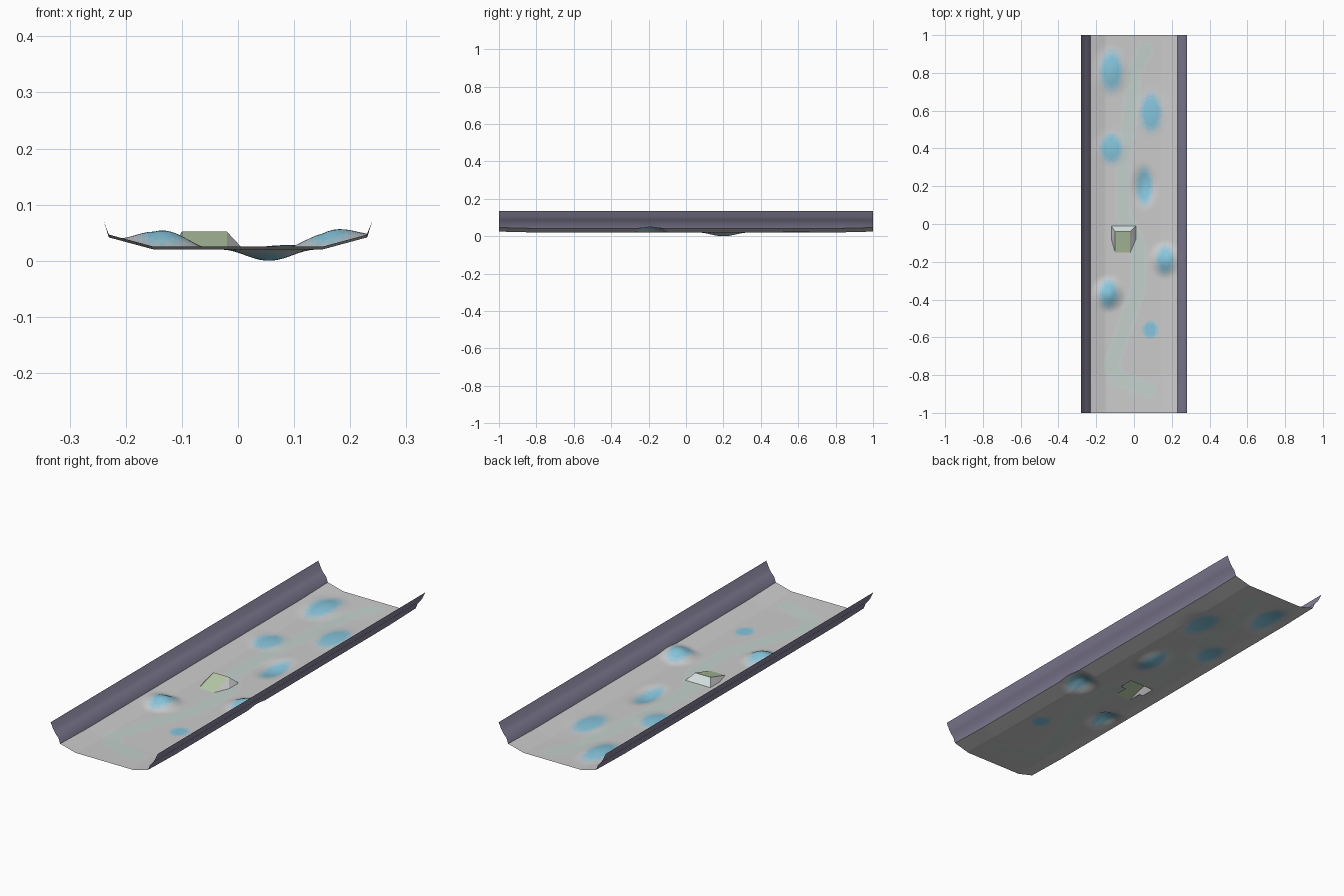
import bpy, math

if "Cube" in bpy.data.objects:
    bpy.data.objects.remove(bpy.data.objects["Cube"])

def material(name, rgb):
    m = bpy.data.materials.new(name)
    m.diffuse_color = (*rgb, 1)
    m.use_nodes = True
    m.node_tree.nodes["Principled BSDF"].inputs["Base Color"].default_value = m.diffuse_color
    return m

def mix(a, b, t):
    return tuple(p + (q - p) * t for p, q in zip(a, b))

def make(name, verts, faces, mats, ids=None, smooth=None):
    me = bpy.data.meshes.new(name)
    me.from_pydata(verts, [], faces)
    for m in mats:
        me.materials.append(m)
    if ids:
        me.polygons.foreach_set("material_index", ids)
    ob = bpy.data.objects.new(name, me)
    bpy.context.collection.objects.link(ob)
    if smooth:
        bpy.ops.object.select_all(action='DESELECT')
        ob.select_set(True)
        bpy.context.view_layer.objects.active = ob
        bpy.ops.object.shade_smooth_by_angle(angle=math.radians(smooth))
    return ob

GREY, BLUE, MINT = (.62, .63, .63), (.24, .56, .72), (.55, .64, .61)
floor_mats = [material("floor_grey", GREY)]
floor_mats += [material(f"blue_{i}", mix(GREY, BLUE, i / 4)) for i in range(1, 5)]
floor_mats += [material("trail_faint", mix(GREY, MINT, .5)), material("trail", MINT)]
wall_mat = material("wall_purple", (.25, .23, .34))
green = material("ramp_green", (.48, .60, .40))
pale = material("ramp_pale", (.66, .75, .73))

# blue pads: x, y, radius x, radius y, bump height
pads = [(-.12, .81, .06, .115, .018), (.09, .59, .06, .11, .008),
        (-.12, .40, .06, .085, .008), (.055, .20, .045, .105, -.02),
        (.165, -.19, .05, .08, .03), (-.135, -.37, .05, .08, .034),
        (.085, -.56, .045, .05, .0)]
trail = [(.08, -.88), (-.08, -.82), (-.12, -.75), (-.05, -.55), (.02, -.35), (.02, -.1),
         (-.06, .05), (-.06, .3), (-.02, .6), (0, .8), (.06, .92)]

def height(x, y):
    z = .02 + .005 * max(0, (abs(y) - .8) / .2)
    z += max(0, abs(x) - .15) * .27
    for px, py, rx, ry, h in pads:
        r = math.hypot((x - px) / (rx * 1.9), (y - py) / (ry * 1.3))
        if r < 1:
            z += h * .5 * (1 + math.cos(math.pi * r))
    return z

def trail_distance(x, y):
    best = 9
    for (ax, ay), (bx, by) in zip(trail, trail[1:]):
        dx, dy = bx - ax, by - ay
        t = max(0, min(1, ((x - ax) * dx + (y - ay) * dy) / (dx * dx + dy * dy)))
        best = min(best, math.hypot(x - ax - t * dx, y - ay - t * dy))
    return best

def colour(x, y):
    r = min(math.hypot((x - p[0]) / p[2], (y - p[1]) / p[3]) for p in pads)
    if r < 1.1:
        return min(4, 1 + int((1.1 - r) * 7))
    d = trail_distance(x, y)
    return 6 if d < .03 else 5 if d < .045 else 0

# bumpy track floor, open under the ramp
NX, NY = 46, 200
verts = [(-.23 + i * .01, -1 + j * .01) for j in range(NY + 1) for i in range(NX + 1)]
verts = [(x, y, height(x, y)) for x, y in verts]
faces, ids = [], []
for j in range(NY):
    for i in range(NX):
        x, y = -.225 + i * .01, -.995 + j * .01
        if (-.12 < x < .01 and -.08 < y < -.01) or (-.1 < x < -.02 and -.15 < y < -.08):
            continue
        a = j * (NX + 1) + i
        faces.append((a, a + 1, a + NX + 2, a + NX + 1))
        ids.append(colour(x, y))
make("track_floor", verts, faces, floor_mats, ids, 40)

# curved side walls whose feet follow the floor edge
profile = [(.24, .072), (.255, .088), (.266, .105), (.28, .135)]
n = len(profile) + 1
for side, name in ((-1, "left_wall"), (1, "right_wall")):
    verts, faces = [], []
    for j in range(101):
        y = -1 + j * .02
        verts.append((side * .23, y, height(side * .23, y)))
        verts += [(side * x, y, z) for x, z in profile]
    for j in range(100):
        for k in range(n - 1):
            a = j * n + k
            f = (a, a + n, a + n + 1, a + 1)
            faces.append(f if side > 0 else f[::-1])
    # inner side faces the track
    faces = [f[::-1] for f in faces]
    make(name, verts, faces, [wall_mat], None, 40)

# ramp: green slope, flared grey sides and pale back
z = .02
verts = [(-.10, -.15, z), (-.02, -.15, z), (-.02, -.04, .052), (-.10, -.04, .052),
         (.01, -.01, z), (-.12, -.01, z), (.01, -.08, z), (-.12, -.08, z)]
faces = [(0, 1, 2, 3), (3, 2, 4, 5), (1, 6, 2), (6, 4, 2), (7, 0, 3), (5, 7, 3)]
make("jump_ramp", verts, faces, [green, pale, floor_mats[0]], [0, 1, 2, 2, 2, 2])
